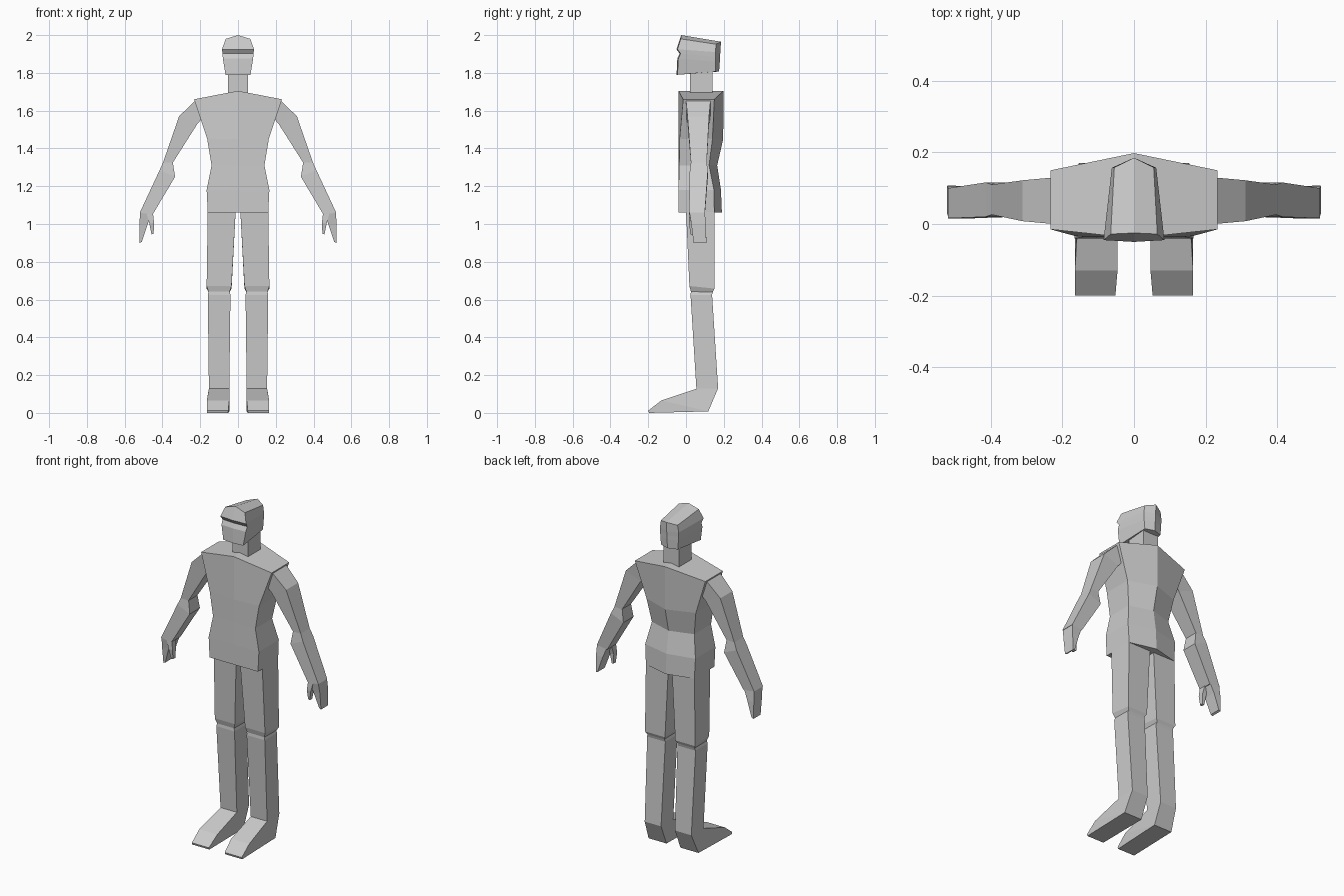
import bpy, bmesh


def loft(name, rings, closed=True):
    """Skin rings of points on the +x side, then mirror them across x = 0."""
    bm = bmesh.new()
    loops = [[bm.verts.new(p) for p in ring] for ring in rings]
    n = len(rings[0])
    for a, b in zip(loops, loops[1:]):
        for i in range(n if closed else n - 1):
            j = (i + 1) % n
            bm.faces.new((a[i], a[j], b[j], b[i]))
    bm.faces.new(loops[0][::-1])
    bm.faces.new(loops[-1])
    bmesh.ops.recalc_face_normals(bm, faces=bm.faces)
    mesh = bpy.data.meshes.new(name)
    bm.to_mesh(mesh)
    bm.free()
    obj = bpy.data.objects.new(name, mesh)
    bpy.context.collection.objects.link(obj)
    mirror = obj.modifiers.new("Mirror", 'MIRROR')
    mirror.use_axis[0] = True
    mirror.merge_threshold = 0.0005
    return obj


def limb_ring(xo, zo, xi, zi, yf, yb):
    """Four-sided section, sloping between its outer and inner edge."""
    return [(xo, yf, zo), (xi, yf, zi), (xi, yb, zi), (xo, yb, zo)]


def leg_ring(xo, xi, yf, zf, yb, zb):
    """Four-sided section, sloping between its front and back edge."""
    return [(xo, yf, zf), (xi, yf, zf), (xi, yb, zb), (xo, yb, zb)]


# Torso: half sections with a spine ridge (z centre, z side, width, front, back, spine)
torso = [
    (1.06, 1.06, 0.160, -0.040, 0.150, 0.190),
    (1.18, 1.18, 0.166, -0.040, 0.148, 0.185),
    (1.31, 1.31, 0.140, -0.036, 0.122, 0.165),
    (1.45, 1.45, 0.163, -0.034, 0.140, 0.197),
    (1.705, 1.66, 0.233, -0.015, 0.150, 0.198),
]
loft("torso", [[(0, -0.04, zc), (w, yf, zs), (w, yb, zs), (0, ys, zc)]
               for zc, zs, w, yf, yb, ys in torso], closed=False)

# Head: half sections (front z, back z, front y, front width, back width, spine y)
head = [
    (1.790, 1.807, -0.050, 0.066, 0.055, 0.175),
    (1.875, 1.860, -0.046, 0.080, 0.060, 0.179),
    (1.902, 1.885, -0.034, 0.082, 0.061, 0.180),
    (1.925, 1.910, -0.050, 0.085, 0.062, 0.182),
]
rings = [[(0, yf, zf), (wf, yf + 0.005, zf), (wb, 0.157, zb), (0, ys, zb)]
         for zf, zb, yf, wf, wb, ys in head]
rings.append([(0, -0.025, 2.0), (0.065, -0.028, 1.98),
              (0.055, 0.158, 1.952), (0, 0.185, 1.965)])
loft("head", rings, closed=False)

# Neck
loft("neck", [[(0, 0.02, z), (0.052, 0.02, z), (0.052, 0.14, z), (0, 0.14, z)]
              for z in (1.66, 1.83)], closed=False)

# Arms from shoulder to wrist
loft("arms", [limb_ring(*r) for r in (
    (0.225, 1.655, 0.180, 1.570, 0.000, 0.130),
    (0.312, 1.570, 0.215, 1.530, 0.008, 0.122),
    (0.397, 1.325, 0.345, 1.325, 0.026, 0.110),
    (0.415, 1.285, 0.333, 1.250, 0.020, 0.116),
    (0.520, 1.060, 0.452, 1.050, 0.016, 0.100))])

# Hands: tapering fingers plus a short thumb
loft("fingers", [limb_ring(*r) for r in (
    (0.518, 1.062, 0.455, 1.055, 0.018, 0.100),
    (0.522, 1.000, 0.478, 1.000, 0.028, 0.105),
    (0.521, 0.900, 0.509, 0.905, 0.040, 0.108))])
loft("thumbs", [limb_ring(*r) for r in (
    (0.485, 1.060, 0.450, 1.055, 0.018, 0.060),
    (0.470, 1.005, 0.444, 1.005, 0.016, 0.048),
    (0.458, 0.945, 0.447, 0.948, 0.024, 0.046))])

# Legs, with a knee step and wedge-shaped feet
loft("legs", [leg_ring(*r) for r in (
    (0.160, 0.012, 0.000, 1.075, 0.150, 1.075),
    (0.166, 0.034, 0.018, 0.672, 0.150, 0.658),
    (0.156, 0.044, 0.026, 0.642, 0.142, 0.640),
    (0.160, 0.040, 0.024, 0.625, 0.138, 0.625),
    (0.154, 0.046, 0.055, 0.128, 0.170, 0.130),
    (0.165, 0.046, -0.130, 0.066, 0.118, 0.008),
    (0.165, 0.052, -0.200, 0.012, -0.196, 0.000))])
